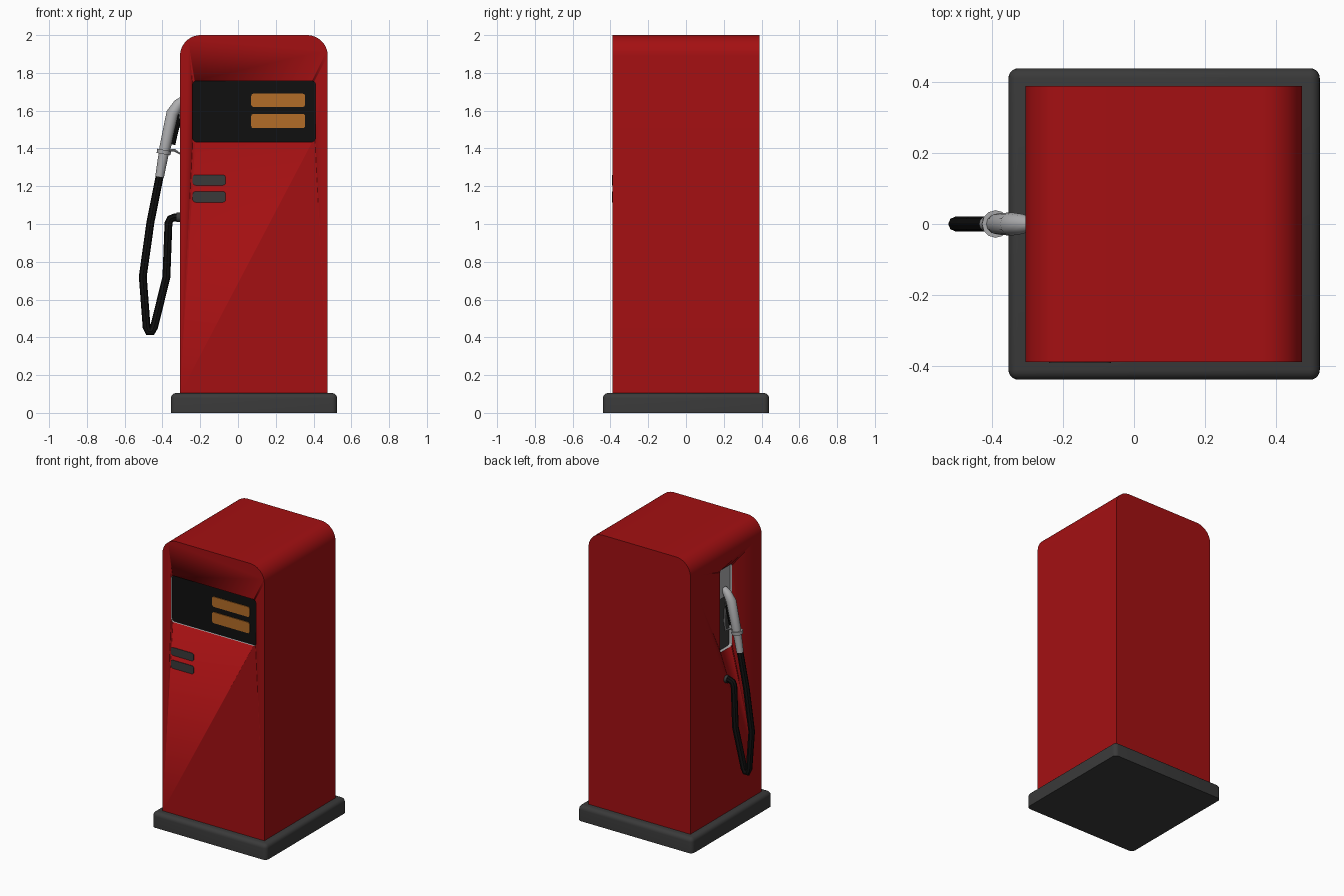
import bpy, bmesh, math
from mathutils import Vector

if "Cube" in bpy.data.objects:
    bpy.data.objects.remove(bpy.data.objects["Cube"])


def material(name, r, g, b):
    m = bpy.data.materials.new(name)
    m.diffuse_color = (r, g, b, 1)
    m.use_nodes = True
    m.node_tree.nodes["Principled BSDF"].inputs["Base Color"].default_value = m.diffuse_color
    return m


RED = material("red paint", 0.37, 0.005, 0.006)
DARK = material("dark grey", 0.042, 0.042, 0.042)
BLACK = material("black", 0.005, 0.005, 0.005)
ORANGE = material("orange display", 0.45, 0.15, 0.02)
SILVER = material("light grey metal", 0.42, 0.42, 0.43)


def activate(ob):
    bpy.ops.object.select_all(action='DESELECT')
    ob.select_set(True)
    bpy.context.view_layer.objects.active = ob


def finish(name, bm, *mats):
    bmesh.ops.recalc_face_normals(bm, faces=bm.faces)
    me = bpy.data.meshes.new(name)
    bm.to_mesh(me)
    bm.free()
    ob = bpy.data.objects.new(name, me)
    bpy.context.collection.objects.link(ob)
    for m in mats:
        me.materials.append(m)
    activate(ob)
    bpy.ops.object.shade_smooth_by_angle(angle=math.radians(35))
    return ob


def prism(name, axis, u0, u1, v0, v1, d0, d1, r_low, r_top, *mats, seg=8):
    """Rounded rectangle (u, z) extruded along x or y from d0 to d1."""
    pts = []
    corners = [(u1, v0, -1, 1, r_low, -90), (u1, v1, -1, -1, r_top, 0),
               (u0, v1, 1, -1, r_top, 90), (u0, v0, 1, 1, r_low, 180)]
    for u, v, su, sv, r, start in corners:
        if r == 0:
            pts.append((u, v))
            continue
        for i in range(seg + 1):
            a = math.radians(start + 90 * i / seg)
            pts.append((u + su * r + r * math.cos(a), v + sv * r + r * math.sin(a)))
    bm = bmesh.new()
    place = (lambda u, v: (d0, u, v)) if axis == 'x' else (lambda u, v: (u, d0, v))
    face = bm.faces.new([bm.verts.new(place(u, v)) for u, v in pts])
    ext = bmesh.ops.extrude_face_region(bm, geom=[face])
    move = Vector((d1 - d0, 0, 0)) if axis == 'x' else Vector((0, d1 - d0, 0))
    bmesh.ops.translate(bm, vec=move, verts=[e for e in ext['geom'] if isinstance(e, bmesh.types.BMVert)])
    return finish(name, bm, *mats)


def tube(name, path, mat, sides=2):
    """Round tube along (x, z, radius) points in the plane y = 0."""
    cu = bpy.data.curves.new(name, 'CURVE')
    cu.dimensions = '3D'
    cu.bevel_depth = 1
    cu.bevel_resolution = sides
    cu.use_fill_caps = True
    sp = cu.splines.new('POLY')
    sp.points.add(len(path) - 1)
    for p, (x, z, r) in zip(sp.points, path):
        p.co = (x, 0, z, 1)
        p.radius = r
    cu.materials.append(mat)
    ob = bpy.data.objects.new(name, cu)
    bpy.context.collection.objects.link(ob)
    activate(ob)
    bpy.ops.object.convert(target='MESH')
    bpy.ops.object.shade_smooth_by_angle(angle=math.radians(40))
    return ob


# Base plinth with rounded top and upright edges
bm = bmesh.new()
bmesh.ops.create_cube(bm, size=1)
for v in bm.verts:
    v.co = (0.085 + v.co.x * 0.88, v.co.y * 0.88, 0.0525 + v.co.z * 0.105)
edges = [e for e in bm.edges if max(v.co.z for v in e.verts) > 0.05]
bmesh.ops.bevel(bm, geom=edges, offset=0.028, segments=5, profile=0.5, affect='EDGES')
finish("base_plinth", bm, DARK)

# Cabinet with rounded shoulders and two shallow recesses
body = prism("cabinet", 'y', -0.307, 0.475, 0.1, 2.0, -0.39, 0.39, 0, 0.11,
             RED, SILVER, BLACK, DARK, seg=12)
cutters = [
    prism("display_cutter", 'y', -0.24, 0.41, 1.435, 1.757, -0.45, -0.378, 0.02, 0.02),
    prism("holster_cutter", 'x', -0.066, 0.066, 1.24, 1.81, -0.4, -0.285, 0.015, 0.015),
]
for c in cutters:
    c.hide_render = True
    mod = body.modifiers.new("recess", 'BOOLEAN')
    mod.operation = 'DIFFERENCE'
    mod.solver = 'EXACT'
    mod.object = c
    activate(body)
    bpy.ops.object.modifier_apply(modifier=mod.name)
    bpy.data.objects.remove(c)

# Recess walls are light grey, their back faces black or dark grey
for f in body.data.polygons:
    c, n = f.center, f.normal
    f.material_index = 0
    if -0.3895 < c.y < -0.3:
        f.material_index = 2 if n.y < -0.9 else 1
    elif -0.3065 < c.x < -0.2 and abs(c.y) < 0.07 and 1.2 < c.z < 1.83:
        f.material_index = 3 if n.x < -0.9 else 1

# Display windows and buttons on the front
for i, (z0, z1) in enumerate([(1.62, 1.69), (1.507, 1.583)]):
    prism(f"display_window_{i + 1}", 'y', 0.07, 0.355, z0, z1, -0.383, -0.377,
          0.012, 0.012, ORANGE, seg=4)
for i, (z0, z1) in enumerate([(1.205, 1.26), (1.115, 1.172)]):
    prism(f"button_{i + 1}", 'y', -0.24, -0.065, z0, z1, -0.393, -0.387,
          0.015, 0.015, DARK, seg=4)

# Nozzle holder plate in the upper part of the side recess
prism("nozzle_holder", 'x', -0.064, 0.064, 1.6, 1.808, -0.294, -0.284, 0, 0.014, SILVER)

# Nozzle: handle, collar, spout, guard and lever
tube("nozzle_handle", [(-0.415, 1.25, 0.023), (-0.393, 1.375, 0.027), (-0.385, 1.41, 0.03),
                       (-0.347, 1.585, 0.033), (-0.315, 1.635, 0.028), (-0.288, 1.66, 0.02)],
     SILVER, 4)
tube("nozzle_collar", [(-0.395, 1.37, 0.036), (-0.391, 1.392, 0.039)], SILVER, 4)
tube("trigger_guard", [(-0.37, 1.392, 0.007), (-0.335, 1.39, 0.007), (-0.305, 1.372, 0.007),
                       (-0.297, 1.43, 0.007), (-0.303, 1.54, 0.007), (-0.32, 1.6, 0.007)], SILVER)
tube("trigger_lever", [(-0.343, 1.42, 0.011), (-0.335, 1.47, 0.014), (-0.317, 1.54, 0.014),
                       (-0.322, 1.6, 0.01)], BLACK)

# Hose hanging in a loop, with its wall fitting
R = 0.021
hose = [(-0.413, 1.262), (-0.463, 1.013), (-0.504, 0.722), (-0.484, 0.455), (-0.474, 0.43),
        (-0.456, 0.43), (-0.444, 0.455), (-0.379, 0.72), (-0.368, 1.005), (-0.358, 1.027),
        (-0.335, 1.035), (-0.3, 1.035)]
tube("hose", [(x, z, R) for x, z in hose], BLACK)
tube("hose_fitting", [(-0.325, 1.035, 0.026), (-0.3, 1.035, 0.026)], DARK, 3)
